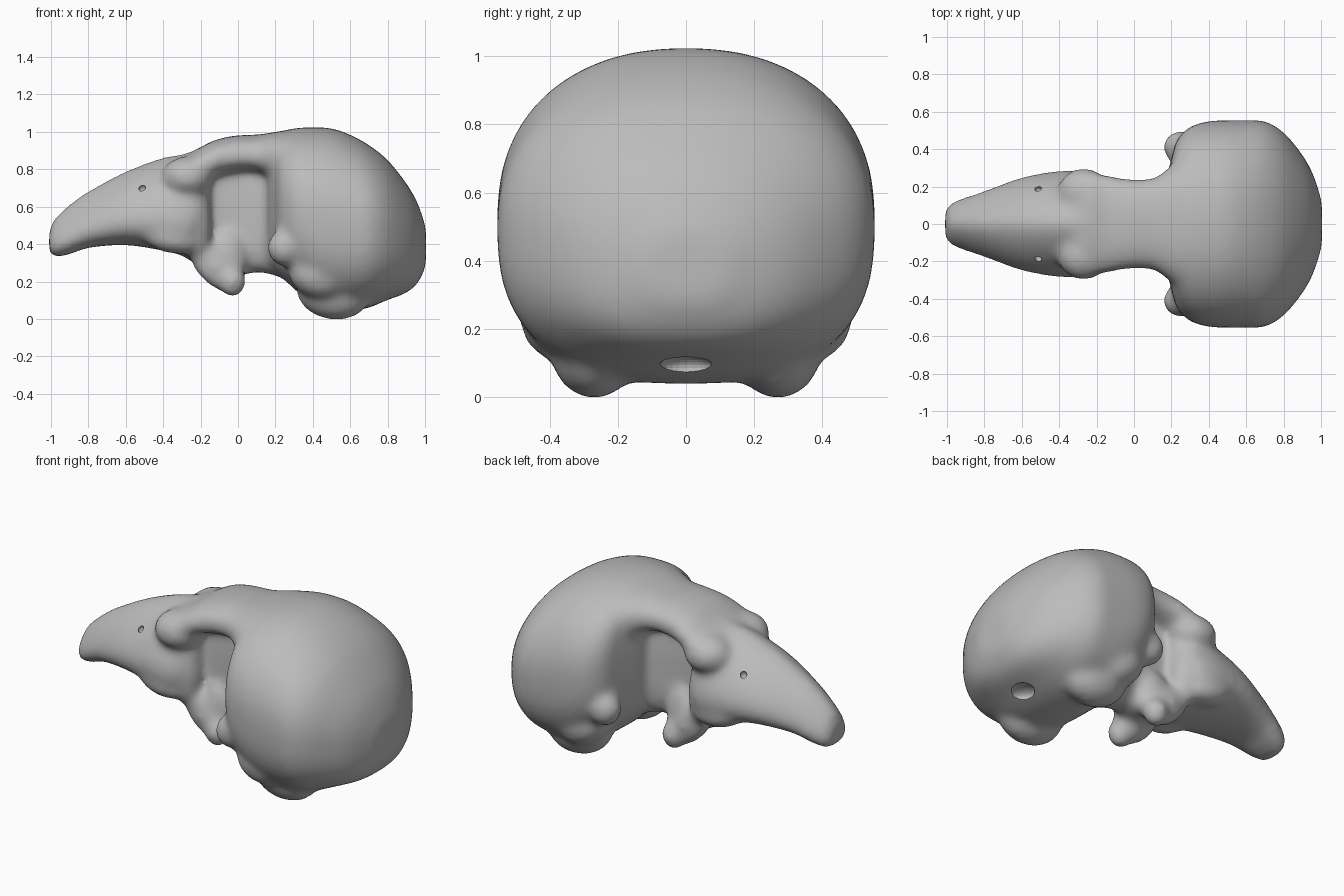
import bpy, bmesh, math
from mathutils import Matrix, Vector

cube = bpy.data.objects.get("Cube")
if cube:
    bpy.data.objects.remove(cube)

bone = bpy.data.materials.new("grey bone")
bone.use_nodes = True
colour = (0.5, 0.5, 0.5, 1)
bone.diffuse_color = colour
bone.node_tree.nodes["Principled BSDF"].inputs["Base Color"].default_value = colour

SEGMENTS = 48


def refine(stations, steps=4):
    """Smooth curve through the stations."""
    pts = [Vector(s) for s in stations]
    out = []
    for i in range(len(pts) - 1):
        a, b = pts[i], pts[i + 1]
        before, after = pts[max(i - 1, 0)], pts[min(i + 2, len(pts) - 1)]
        for k in range(steps):
            t = k / steps
            out.append(a + (b - before) * t / 2
                       + (before * 2 - a * 5 + b * 4 - after) * t ** 2 / 2
                       + (a * 3 - before - b * 3 + after) * t ** 3 / 2)
    return out + [pts[-1]]


def loft(bm, stations, waist, under, over):
    """Skin through sections: x, half width, bottom, top; widest at the waist."""
    rings = []
    for x, half, low, high in refine(stations):
        middle = low + (high - low) * waist
        ring = []
        for i in range(SEGMENTS):
            a = math.tau * i / SEGMENTS
            c, s = math.cos(a), math.sin(a)
            power, reach = (over, high - middle) if s > 0 else (under, low - middle)
            y = half * math.copysign(abs(c) ** (2 / power), c)
            ring.append(bm.verts.new((x, y, middle + reach * abs(s) ** (2 / power))))
        rings.append(ring)
    for a, b in zip(rings, rings[1:]):
        for i in range(SEGMENTS):
            j = (i + 1) % SEGMENTS
            bm.faces.new((a[i], a[j], b[j], b[i]))
    bm.faces.new(rings[0][::-1])
    bm.faces.new(rings[-1])


def blob(bm, centre, radii, tilt=0):
    m = (Matrix.Translation(Vector(centre)) @ Matrix.Rotation(math.radians(tilt), 4, 'Y')
         @ Matrix.Diagonal((*radii, 1)))
    bmesh.ops.create_uvsphere(bm, u_segments=24, v_segments=16, radius=1, matrix=m)


def pair(bm, centre, radii, tilt=0):
    x, y, z = centre
    for side in (-1, 1):
        blob(bm, (x, side * y, z), radii, tilt)


def make_object(name, bm):
    bmesh.ops.recalc_face_normals(bm, faces=bm.faces)
    mesh = bpy.data.meshes.new(name)
    bm.to_mesh(mesh)
    bm.free()
    mesh.materials.append(bone)
    ob = bpy.data.objects.new(name, mesh)
    bpy.context.collection.objects.link(ob)
    return ob


bm = bmesh.new()

# Braincase
loft(bm, [(.16, .2, .27, .97), (.2, .35, .26, .99), (.23, .45, .23, 1.0), (.3, .52, .16, 1.02),
          (.4, .55, .08, 1.025), (.5, .555, .04, 1.02), (.6, .555, .04, .985), (.7, .55, .06, .93),
          (.8, .49, .1, .85), (.9, .37, .14, .725), (.96, .26, .19, .62), (1.005, .12, .28, .49)],
     .5, 2.6, 2.2)

# Tapering snout, narrower along its ridge
loft(bm, [(-1.01, .07, .36, .47), (-.985, .11, .33, .535), (-.9, .145, .345, .615),
          (-.8, .178, .38, .685), (-.6, .25, .395, .79), (-.4, .285, .365, .865),
          (-.28, .28, .34, .885), (-.2, .24, .36, .92), (-.15, .17, .4, .93)], .33, 2.4, 1.55)

# Roof over the eye sockets
loft(bm, [(-.36, .15, .66, .85), (-.24, .27, .69, .895), (-.14, .26, .75, .95), (-.02, .24, .78, .98),
          (.1, .245, .78, .985), (.17, .29, .74, .995), (.26, .36, .66, 1.01)], .45, 2.5, 2.4)

# Wall between the eye sockets, flaring towards the palate
loft(bm, [(-.3, .14, .34, .85), (-.15, .11, .25, .9), (0, .11, .23, .9),
          (.12, .13, .25, .9), (.3, .2, .2, .9)], .4, 3, 3)
pair(bm, (-.06, .1, .32), (.11, .07, .16))

# Paired swellings: base lobes, cheek lobes, socket rims, palate hooks
pair(bm, (.51, .27, .14), (.2, .13, .145), 8)
pair(bm, (.42, .36, .23), (.16, .13, .12), 25)
pair(bm, (.25, .41, .38), (.095, .09, .1))
pair(bm, (-.27, .17, .76), (.14, .13, .11))
pair(bm, (-.36, .19, .43), (.16, .09, .08), 12)
pair(bm, (-.22, .15, .5), (.08, .09, .2))
pair(bm, (-.12, .13, .28), (.17, .07, .1), 45)
pair(bm, (-.03, .15, .2), (.075, .07, .085))

skull = make_object("skull", bm)
remesh = skull.modifiers.new("merge parts", 'REMESH')
remesh.mode = 'VOXEL'
remesh.voxel_size = .018
remesh.use_smooth_shade = True
soften = skull.modifiers.new("soften", 'SMOOTH')
soften.factor = .5
soften.iterations = 22

# Nerve opening under the braincase and nostril pits
bm = bmesh.new()
blob(bm, (.8, 0, .085), (.07, .08, .04))
pair(bm, (-.51, .18, .69), (.022, .02, .025))
holes = make_object("opening_cutter", bm)
holes.hide_render = True
holes.hide_viewport = True
holes.display_type = 'WIRE'
cut = skull.modifiers.new("openings", 'BOOLEAN')
cut.object = holes
cut.operation = 'DIFFERENCE'
